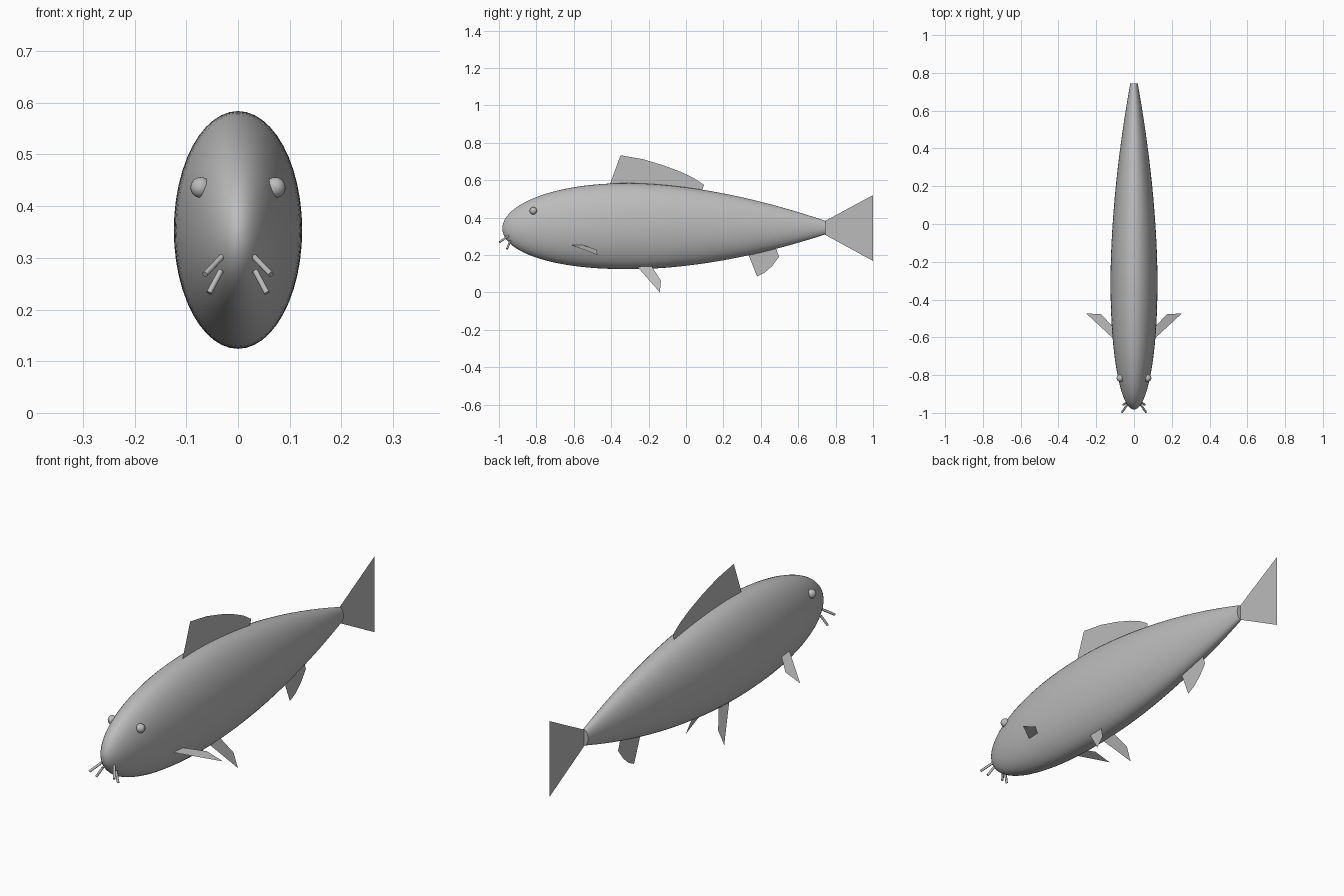
import bpy, bmesh, math
from mathutils import Vector

if "Cube" in bpy.data.objects:
    bpy.data.objects.remove(bpy.data.objects["Cube"])

grey = bpy.data.materials.new("plain_grey")
grey.use_nodes = True
COLOUR = (0.5, 0.5, 0.5, 1)
grey.diffuse_color = COLOUR
grey.node_tree.nodes["Principled BSDF"].inputs["Base Color"].default_value = COLOUR


def finish(name, bm, smooth=False):
    mesh = bpy.data.meshes.new(name)
    bm.to_mesh(mesh)
    bm.free()
    mesh.materials.append(grey)
    obj = bpy.data.objects.new(name, mesh)
    bpy.context.collection.objects.link(obj)
    if smooth:
        bpy.ops.object.select_all(action='DESELECT')
        obj.select_set(True)
        bpy.context.view_layer.objects.active = obj
        bpy.ops.object.shade_smooth_by_angle(angle=math.radians(50))
    return obj


def fin(name, points):
    """Thin sheet from an outline."""
    bm = bmesh.new()
    bm.faces.new([bm.verts.new(p) for p in points])
    bmesh.ops.triangulate(bm, faces=bm.faces[:])
    return finish(name, bm)


def rod(name, start, end, radius):
    a, b = Vector(start), Vector(end)
    bm = bmesh.new()
    bmesh.ops.create_cone(bm, cap_ends=True, segments=12, radius1=radius,
                          radius2=radius, depth=(b - a).length)
    turn = (b - a).to_track_quat('Z', 'Y').to_matrix()
    bmesh.ops.rotate(bm, matrix=turn, verts=bm.verts)
    bmesh.ops.translate(bm, vec=(a + b) / 2, verts=bm.verts)
    return finish(name, bm, True)


# Body: elliptical rings, rounded at the nose and tapering to a cut tail end
NOSE, WIDEST, TAIL = -0.982, -0.3, 0.745
HEIGHT, TAIL_HEIGHT, RATIO, SIDES = 0.23, 0.036, 0.54, 48
stations = []
for i in range(1, 25):
    angle = i / 24 * math.pi / 2
    t = math.cos(angle)
    stations.append((WIDEST + (NOSE - WIDEST) * t,
                     HEIGHT * math.sqrt(1 - t ** 2.2), 0.354 - 0.012 * t * t))
for i in range(1, 25):
    s = i / 24
    stations.append((WIDEST + (TAIL - WIDEST) * s,
                     HEIGHT - (HEIGHT - TAIL_HEIGHT) * s ** 1.8, 0.354 - 0.008 * s))

bm = bmesh.new()
rings = []
for y, h, z in stations:
    rings.append([bm.verts.new((h * RATIO * math.cos(a), y, z + h * math.sin(a)))
                  for a in (2 * math.pi * k / SIDES for k in range(SIDES))])
for r0, r1 in zip(rings, rings[1:]):
    for k in range(SIDES):
        n = (k + 1) % SIDES
        bm.faces.new((r0[k], r0[n], r1[n], r1[k]))
tip = bm.verts.new((0, NOSE, 0.342))
for k in range(SIDES):
    bm.faces.new((tip, rings[0][(k + 1) % SIDES], rings[0][k]))
bm.faces.new(rings[-1])
bmesh.ops.recalc_face_normals(bm, faces=bm.faces)
finish("body", bm, True)

# Fins on the centre line, as (y, z) outlines
centre_fins = {
    "dorsal_fin": [(-0.41, 0.57), (-0.35, 0.733), (-0.23, 0.712), (-0.12, 0.679),
                   (-0.03, 0.645), (0.04, 0.612), (0.096, 0.575), (0.085, 0.54)],
    "tail_fin": [(0.74, 0.38), (1.0, 0.52), (0.885, 0.346), (1.0, 0.168), (0.74, 0.31)],
    "anal_fin": [(0.33, 0.21), (0.38, 0.085), (0.42, 0.105), (0.46, 0.14),
                 (0.497, 0.19), (0.48, 0.24)],
}
for name, outline in centre_fins.items():
    fin(name, [(0, y, z) for y, z in outline])

# Paired parts
for side, m in (("left", 1), ("right", -1)):
    # Pectoral fin slopes down and outward
    pectoral = [(0.1, -0.615), (0.254, -0.473), (0.175, -0.478), (0.095, -0.56)]
    fin(side + "_pectoral_fin",
        [(m * x, y, 0.253 - 0.353 * (x - 0.104)) for x, y in pectoral])

    # Pelvic fin hangs from the belly
    pelvic = [(-0.265, 0.142), (-0.14, 0.0), (-0.134, 0.062), (-0.19, 0.15)]
    fin(side + "_pelvic_fin",
        [(m * (0.042 + 0.43 * (0.13 - z)), y, z) for y, z in pelvic])

    # Eye
    bm = bmesh.new()
    bmesh.ops.create_uvsphere(bm, u_segments=20, v_segments=12, radius=0.02)
    bmesh.ops.translate(bm, vec=(m * 0.072, -0.816, 0.436), verts=bm.verts)
    finish(side + "_eye", bm, True)

    # Barbels
    rod(side + "_upper_barbel", (m * 0.031, -0.95, 0.302), (m * 0.064, -0.997, 0.268), 0.0055)
    rod(side + "_lower_barbel", (m * 0.033, -0.94, 0.275), (m * 0.056, -0.957, 0.232), 0.0055)
